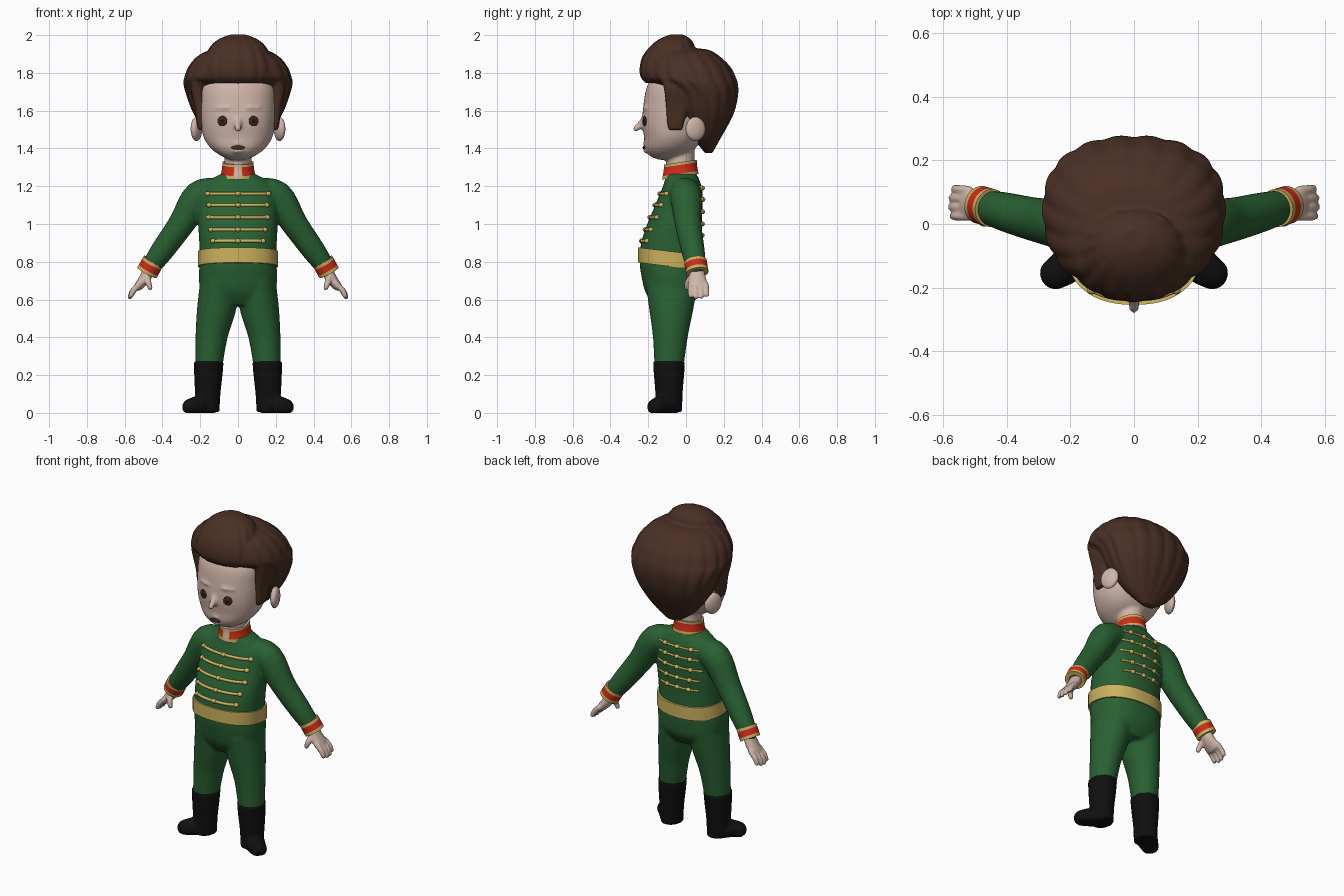
import bpy, bmesh, math
from mathutils import Vector, Matrix

if "Cube" in bpy.data.objects:
    bpy.data.objects.remove(bpy.data.objects["Cube"])


def material(name, r, g, b):
    m = bpy.data.materials.new(name)
    m.use_nodes = True
    m.diffuse_color = (r, g, b, 1)
    m.node_tree.nodes["Principled BSDF"].inputs["Base Color"].default_value = (r, g, b, 1)
    return m


skin = material("skin", .62, .46, .39)
brown = material("hair brown", .068, .029, .018)
green = material("uniform green", .022, .118, .032)
gold = material("braid gold", .6, .44, .11)
red = material("trim red", .62, .025, .01)
black = material("boot black", .005, .005, .005)
iris = material("eye brown", .05, .018, .01)
lip = material("mouth dark", .05, .03, .027)


def spline(pts, steps):
    """Catmull-Rom interpolation of tuples."""
    p = [pts[0], *pts, pts[-1]]
    out = []
    for a, b, c, d in zip(p, p[1:], p[2:], p[3:]):
        for k in range(steps):
            t = k / steps
            out.append(tuple(y + t / 2 * (z - x + t * (2 * x - 5 * y + 4 * z - w + t * (3 * (y - z) + w - x)))
                             for x, y, z, w in zip(a, b, c, d)))
    return out + [pts[-1]]


def loft(bm, pts, axis=None, e=2, steps=4, segs=40, ripple=0, lobes=18, rounded=False):
    """Skin superellipse rings; each point is x, y, z, width radius, depth radius."""
    pts = spline(pts, steps)
    if rounded:
        for end, near in ((0, 1), (-1, -2)):
            c = Vector(pts[end][:3])
            d = (c - Vector(pts[near][:3])).normalized()
            ru, rv = pts[end][3:]
            extra = [(*(c + d * ru * math.sin(a)), ru * math.cos(a), rv * math.cos(a)) for a in (.5, 1, 1.4)]
            pts = extra[::-1] + pts if end == 0 else pts + extra
    rings = []
    for i, (x, y, z, ru, rv) in enumerate(pts):
        d = Vector(axis) if axis else Vector(pts[min(i + 1, len(pts) - 1)][:3]) - Vector(pts[max(i - 1, 0)][:3])
        d.normalize()
        u = d.cross(Vector((0, 1, 0))).normalized()
        v = d.cross(u)
        ring = []
        for k in range(segs):
            a = math.tau * k / segs
            ca, sa = math.cos(a), math.sin(a)
            r = (abs(ca) ** e + abs(sa) ** e) ** (-1 / e) * (1 + ripple * abs(math.cos(a * lobes / 2)) - ripple / 2)
            ring.append(bm.verts.new(Vector((x, y, z)) + u * ru * ca * r + v * rv * sa * r))
        rings.append(ring)
    for a, b in zip(rings, rings[1:]):
        for k in range(segs):
            n = (k + 1) % segs
            bm.faces.new((a[k], a[n], b[n], b[k]))
    bm.faces.new(rings[0])
    bm.faces.new(rings[-1])


def ball(bm, c, scale, rot=0, axis="Z"):
    m = Matrix.Translation(c) @ Matrix.Rotation(rot, 4, axis) @ Matrix.Diagonal((*scale, 1))
    bmesh.ops.create_uvsphere(bm, u_segments=24, v_segments=14, radius=1, matrix=m)


def finish(name, bm, mats, voxel=0, smooth=3, rule=None):
    bmesh.ops.recalc_face_normals(bm, faces=bm.faces)
    if rule:
        for f in bm.faces:
            f.material_index = rule(f.calc_center_median())
    me = bpy.data.meshes.new(name)
    bm.to_mesh(me)
    bm.free()
    ob = bpy.data.objects.new(name, me)
    bpy.context.collection.objects.link(ob)
    for m in mats:
        me.materials.append(m)
    bpy.ops.object.select_all(action="DESELECT")
    ob.select_set(True)
    bpy.context.view_layer.objects.active = ob
    if voxel:
        mod = ob.modifiers.new("blend", "REMESH")
        mod.mode, mod.voxel_size, mod.use_smooth_shade = "VOXEL", voxel, True
        mod = ob.modifiers.new("soften", "SMOOTH")
        mod.iterations = smooth
    else:
        bpy.ops.object.shade_smooth_by_angle(angle=math.radians(50))
    return ob


def surface(rings, x, z, side, e):
    """Depth of a lofted front (-1) or back (1) at x, z."""
    rows = sorted(spline(rings, 8), key=lambda p: abs(p[2] - z))
    _, cy, _, rx, ry = rows[0]
    return cy + side * ry * max(0, 1 - abs(x / rx) ** e) ** (1 / e)


UP = (0, 0, 1)

# Uniform: torso, trousers and sleeves blended together
torso = [(0, cy, z, rx, ry) for z, cy, rx, ry in (
    (.57, -.07, .13, .1), (.64, -.07, .195, .145), (.72, -.075, .207, .16), (.8, -.08, .203, .165),
    (.9, -.077, .205, .16), (1, -.06, .21, .145), (1.1, -.038, .205, .125), (1.18, -.022, .2, .108),
    (1.23, -.02, .155, .092), (1.27, -.028, .08, .08))]
bm = bmesh.new()
loft(bm, torso, UP, 2.3)
for s in (1, -1):
    loft(bm, [(s * .1, -.075, .7, .1, .14), (s * .113, -.078, .55, .104, .117),
              (s * .14, -.083, .4, .085, .092), (s * .155, -.09, .24, .072, .077)], UP)
    loft(bm, [(s * .1, -.01, 1.17, .07, .075), (s * .205, 0, 1.145, .085, .083), (s * .3, .012, 1.0, .07, .07),
              (s * .4, .037, .86, .062, .062), (s * .465, .055, .77, .05, .052)], rounded=True)
finish("uniform", bm, [green], .01, 4)

# Belt
bm = bmesh.new()
loft(bm, [(0, -.08, z, .212, .175) for z in (.775, .79, .84, .855)], (0, .12, 1), 2.3, 1, 64)
finish("belt", bm, [gold])

# Braid rows with knobs, front and back
for side, label, thick in ((-1, "front", .009), (1, "back", .006)):
    bm = bmesh.new()
    for z, half in ((1.16, .16), (1.1, .152), (1.035, .155), (.97, .142), (.91, .132)):
        z += .03 * (side > 0)
        path = [(half * t / 6, surface(torso, half * t / 6, z, side, 2.3), z, thick, thick) for t in range(-6, 7)]
        loft(bm, path, (1, 0, 0), 2, 2, 8)
        for t in (-1, 0, 1) if side < 0 else (-.55, 0, .55):
            ball(bm, (half * t, surface(torso, half * t, z, side, 2.3), z), (.015, .015, .013))
    finish(label + "_braid", bm, [gold])

# Collar with a small opening at the throat
def collar_rule(c):
    if c.y < -.03 and abs(c.x) < .012:
        return 2
    h = c.z - .15 * (c.y + .03)
    return 1 if h < 1.267 or h > 1.313 or (c.y < -.03 and abs(c.x) < .02) else 0


bm = bmesh.new()
loft(bm, [(0, -.03, z, r, r + .005) for z, r in
          ((1.25, .092), (1.267, .09), (1.29, .085), (1.313, .083), (1.327, .083))], (0, -.15, 1), 2, 2, 72)
finish("collar", bm, [red, gold, skin], rule=collar_rule)

for s, label in ((1, "left"), (-1, "right")):
    # Cuff
    top, end = Vector((.448, .05, .803)), Vector((.482, .06, .742))
    bm = bmesh.new()
    loft(bm, [(s * p.x, p.y, p.z, .058, .06) for p in (top.lerp(end, i / 8) for i in range(9))], steps=1)

    def cuff_rule(c):
        t = (Vector((abs(c.x), c.y, c.z)) - top).dot(end - top) / (end - top).length_squared
        return 1 if t < .28 or t > .75 else 0

    finish(label + "_cuff", bm, [red, gold], rule=cuff_rule)

    # Hand: palm, four fingers and thumb
    bm = bmesh.new()
    loft(bm, [(s * .465, .057, .77, .032, .034), (s * .492, .06, .715, .03, .045),
              (s * .525, .063, .672, .024, .052)], rounded=True)
    for i in range(4):
        y = .024 + .027 * i
        reach = (.9, 1, .97, .82)[i]
        loft(bm, [(s * .52, y, .682, .016, .015), (s * (.52 + .036 * reach), y * 1.03, .682 - .036 * reach, .016, .015),
                  (s * (.52 + .052 * reach), y * 1.05, .682 - .068 * reach, .013, .013)], segs=12, rounded=True)
    loft(bm, [(s * .482, .035, .72, .02, .02), (s * .475, .01, .69, .017, .017),
              (s * .465, .004, .662, .013, .013)], segs=12, rounded=True)
    finish(label + "_hand", bm, [skin], .006, 2)

    # Boot with the toe turned out
    bm = bmesh.new()
    loft(bm, [(s * x, -.09, z, rx, ry) for x, z, rx, ry in
              ((.158, .005, .06, .07), (.16, .1, .067, .072), (.157, .2, .075, .08), (.155, .272, .079, .085))], UP)
    loft(bm, [(s * .165, -.085, .035, .055, .06), (s * .21, -.13, .038, .052, .058),
              (s * .25, -.158, .032, .045, .05)], rounded=True)
    for v in bm.verts:
        v.co.z = max(v.co.z, 0)
    finish(label + "_boot", bm, [black], .009, 2)

# Head with nose, ears, brows and neck
head = [(0, cy, z, rx, ry) for z, cy, rx, ry in (
    (1.34, -.1, .04, .04), (1.36, -.105, .088, .085), (1.4, -.085, .143, .132), (1.46, -.065, .182, .157),
    (1.54, -.055, .197, .177), (1.64, -.05, .2, .174), (1.73, -.04, .195, .166), (1.8, -.03, .15, .13))]
bm = bmesh.new()
loft(bm, head, UP, 2.2)
loft(bm, [(0, -.03, z, .072, .075) for z in (1.2, 1.3, 1.42)], UP)
loft(bm, [(0, -.222, 1.565, .015, .013), (0, -.24, 1.53, .018, .016), (0, -.264, 1.505, .017, .016)], rounded=True)
ball(bm, (0, -.212, 1.425), (.035, .016, .01))
ball(bm, (0, -.21, 1.385), (.03, .016, .011))
for s in (1, -1):
    ball(bm, (s * .22, .05, 1.503), (.026, .058, .066), s * .35)
    ball(bm, (s * .083, surface(head, .083, 1.615, -1, 2.2), 1.615), (.042, .008, .008), s * .38)
finish("head", bm, [skin], .009, 3)


def plate(bm, x, z, w, h, lift=0):
    """Thin disc lying on the face."""
    y = surface(head, x, z, -1, 2.2)
    slope = (surface(head, x + .01, z, -1, 2.2) - surface(head, x - .01, z, -1, 2.2)) / .02
    ball(bm, (x, y - lift, z), (w, .0065, h), math.atan(slope))


# Eyes, pupils and mouth
for name, mat, size, lift in (("eyes", iris, .027, 0), ("pupils", black, .011, .002)):
    bm = bmesh.new()
    for s in (1, -1):
        plate(bm, s * .083, 1.545, size, size, lift)
    finish(name, bm, [mat])
bm = bmesh.new()
plate(bm, 0, 1.404, .037, .011, .004)
finish("mouth", bm, [lip])

# Hair: fluted cap, raised front roll, crown curl and sideburns
bm = bmesh.new()
loft(bm, [(0, (f + b) / 2, z, rx, (b - f) / 2) for z, f, b, rx in (
    (1.375, .1, .14, .04), (1.44, .05, .175, .13), (1.52, -.01, .22, .195), (1.6, -.06, .257, .24),
    (1.69, -.1, .275, .272), (1.745, -.17, .272, .285), (1.775, -.215, .262, .28), (1.83, -.215, .235, .26),
    (1.885, -.2, .18, .215), (1.92, -.15, .125, .15), (1.93, -.08, .06, .07))],
    UP, 2.25, 4, 108, .035, 18)
loft(bm, [(0, cy, z, rx, ry) for z, cy, rx, ry in (
    (1.745, -.125, .15, .085), (1.78, -.11, .185, .128), (1.83, -.1, .19, .142), (1.89, -.088, .17, .138),
    (1.945, -.07, .14, .112), (1.98, -.058, .098, .08), (2.003, -.05, .04, .035))],
    UP, 2.1, 4, 108, .05, 16)
ball(bm, (.01, 0, 1.95), (.1, .045, .022), -.25, "X")
for s in (1, -1):
    loft(bm, [(s * x, y, z, rx, ry) for x, y, z, rx, ry in (
        (.19, -.055, 1.498, .022, .036), (.194, -.055, 1.54, .026, .045), (.2, -.045, 1.62, .03, .06),
        (.215, -.03, 1.71, .035, .085), (.215, -.03, 1.76, .03, .1))], UP, 3.5)
finish("hair", bm, [brown], .008, 3)
